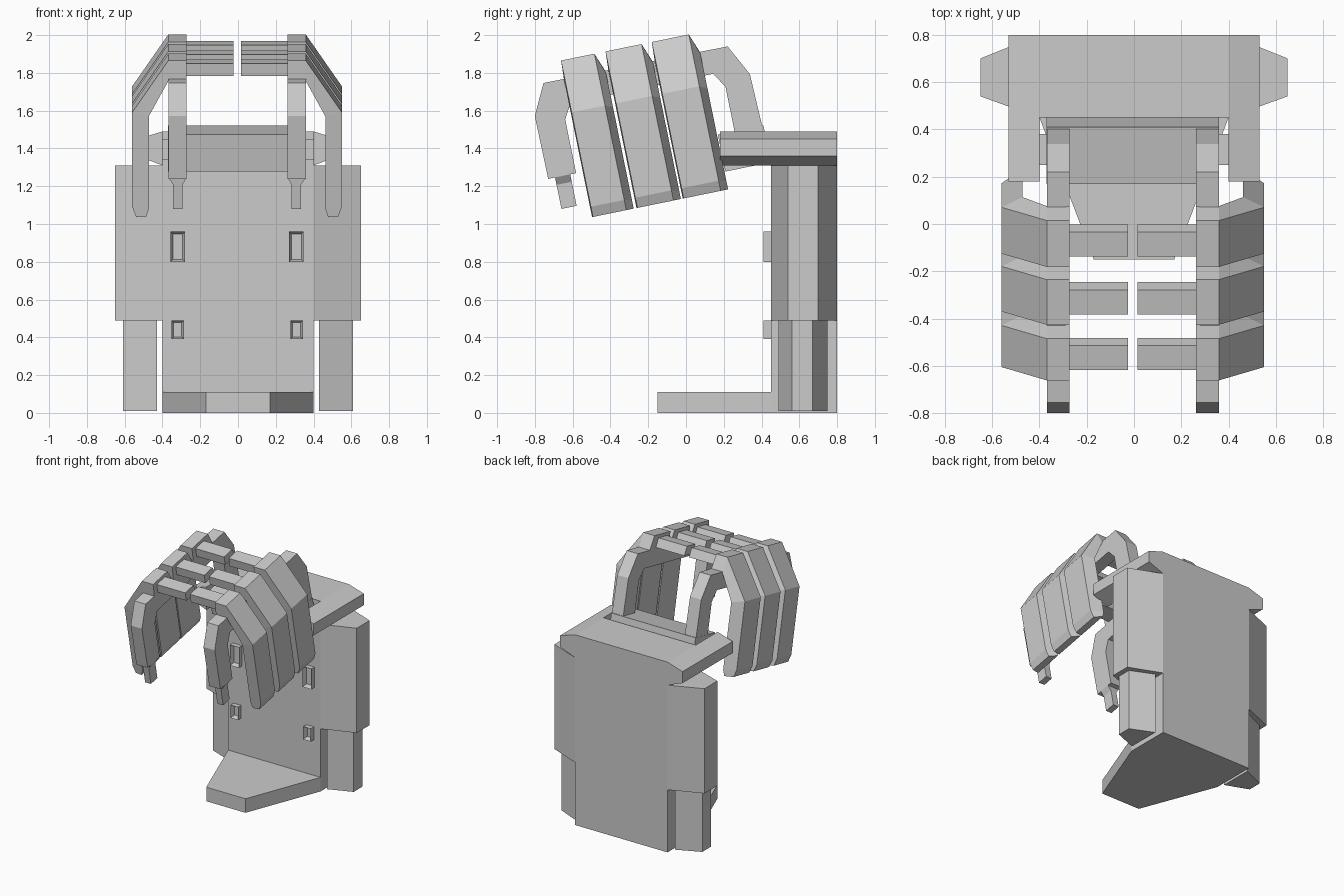
import bpy, bmesh, math

if "Cube" in bpy.data.objects:
    bpy.data.objects.remove(bpy.data.objects["Cube"])

TILT = math.asin(0.2)      # lean of the restraint cage
CX = -0.005                # mirror plane of the cage and sockets


def finish(name, bm, cx=0.0, tilt=0.0, mirror=False):
    bmesh.ops.recalc_face_normals(bm, faces=bm.faces)
    me = bpy.data.meshes.new(name)
    bm.to_mesh(me)
    bm.free()
    ob = bpy.data.objects.new(name, me)
    bpy.context.collection.objects.link(ob)
    ob.location.x = cx
    ob.rotation_euler.x = tilt
    if mirror:
        m = ob.modifiers.new("mirror", 'MIRROR')
        m.use_mirror_merge = False
    return ob


def prism(name, pts, axis, a, b, **kw):
    """Extrude a 2D profile along an axis from a to b."""
    def p(q, t):
        q = list(q)
        q.insert("xyz".index(axis), t)
        return q
    bm = bmesh.new()
    lo = [bm.verts.new(p(q, a)) for q in pts]
    hi = [bm.verts.new(p(q, b)) for q in pts]
    bm.faces.new(lo)
    bm.faces.new(hi)
    n = len(pts)
    for i in range(n):
        j = (i + 1) % n
        bm.faces.new((lo[i], lo[j], hi[j], hi[i]))
    return finish(name, bm, **kw)


def rect(a0, a1, b0, b1):
    return [(a0, b0), (a1, b0), (a1, b1), (a0, b1)]


def both(half):
    """Close a half profile with its reflection in x."""
    return half + [(-x, y) for x, y in reversed(half)]


# Backrest, base and foot plate
prism("backrest", both([(0.4, 0.45), (0.65, 0.54), (0.65, 0.7), (0.4, 0.8)]), 'z', 0.49, 1.31)
prism("lower_back", rect(-0.4, 0.4, 0.45, 0.8), 'z', 0, 0.49)
prism("foot_plate", both([(0.17, -0.15), (0.4, 0.45)]), 'z', 0, 0.11)
prism("side_leg", [(0.43, 0.49), (0.61, 0.56), (0.61, 0.67), (0.43, 0.75)], 'z', 0.01, 0.49,
      mirror=True)

# Top yoke with two forward arms
prism("yoke", both([(0.4, 1.31), (0.53, 1.36), (0.53, 1.45), (0.4, 1.49)]), 'y', 0.45, 0.8)
prism("yoke_arm", [(0.4, 1.31), (0.53, 1.36), (0.53, 1.45), (0.4, 1.49)], 'y', 0.18, 0.45,
      mirror=True)
prism("hinge_pin", rect(0.34, 0.42, 0.25, 0.38), 'z', 1.34, 1.45, mirror=True)

# Cage: hinge bar, side arches and prongs, built upright and then tilted
cage = dict(cx=CX, tilt=TILT)
prism("hinge_bar", rect(0.46, 0.706, 1.21, 1.41), 'x', -0.365, 0.365, **cage)
arch = [(0.705, 1.21), (0.69, 1.69), (0.604, 1.857), (-0.39, 1.862), (-0.47, 1.70),
        (-0.467, 1.36), (-0.316, 1.36), (-0.316, 1.65), (-0.27, 1.73), (0.50, 1.73),
        (0.55, 1.65), (0.55, 1.21)]
prism("side_arch", arch, 'x', 0.267, 0.364, mirror=True, **cage)
prong = [(0.267, 1.36), (0.364, 1.36), (0.338, 1.32), (0.338, 1.19), (0.288, 1.19), (0.288, 1.32)]
prism("arch_prong", [(x, z) for x, z in prong], 'y', -0.43, -0.348, mirror=True, **cage)

# Ribs: outer and inner points of the bent path, with a bevelled rear side
path = [((0.267, 1.96), (0.267, 1.855)), ((0.364, 1.96), (0.364, 1.85)),
        ((0.555, 1.68), (0.467, 1.66)), ((0.555, 1.17), (0.467, 1.16)),
        ((0.535, 1.115), (0.482, 1.115))]
for k, (u, w) in enumerate(((-0.275, 0.18), (-0.035, 0.195), (0.215, 0.2))):
    bm = bmesh.new()
    rings = []
    for (ox, oz), (ix, iz) in path:
        rings.append([bm.verts.new(c) for c in (
            (ox, u, oz), (ox, u + w, oz), (ix, u + w + 0.04, iz), (ix, u - 0.005, iz))])
    for r, s in zip(rings, rings[1:]):
        for i in range(4):
            j = (i + 1) % 4
            bm.faces.new((r[i], r[j], s[j], s[i]))
    bm.faces.new(rings[0])
    bm.faces.new(rings[-1])
    finish(f"rib_{k + 1}", bm, mirror=True, **cage)
    # Locking bar reaching to the middle
    prism(f"locking_bar_{k + 1}", [(u + 0.04, 1.867), (u + 0.165, 1.867), (u + 0.145, 1.935),
                                   (u + 0.04, 1.935)], 'x', 0.02, 0.27, mirror=True, **cage)

# Hollow strap sockets on the backrest front
for label, x0, x1, z0, z1 in (("upper", 0.275, 0.353, 0.80, 0.96), ("lower", 0.282, 0.348, 0.39, 0.49)):
    ob = prism(f"{label}_socket", rect(x0, x1, z0, z1), 'y', 0.41, 0.46, cx=CX, mirror=True)
    bm = bmesh.new()
    bm.from_mesh(ob.data)
    bm.normal_update()
    front = min(bm.faces, key=lambda f: f.calc_center_median().y)
    bmesh.ops.inset_region(bm, faces=[front], thickness=0.018)
    bmesh.ops.translate(bm, verts=front.verts, vec=(0, 0.035, 0))
    bm.to_mesh(ob.data)
    bm.free()
